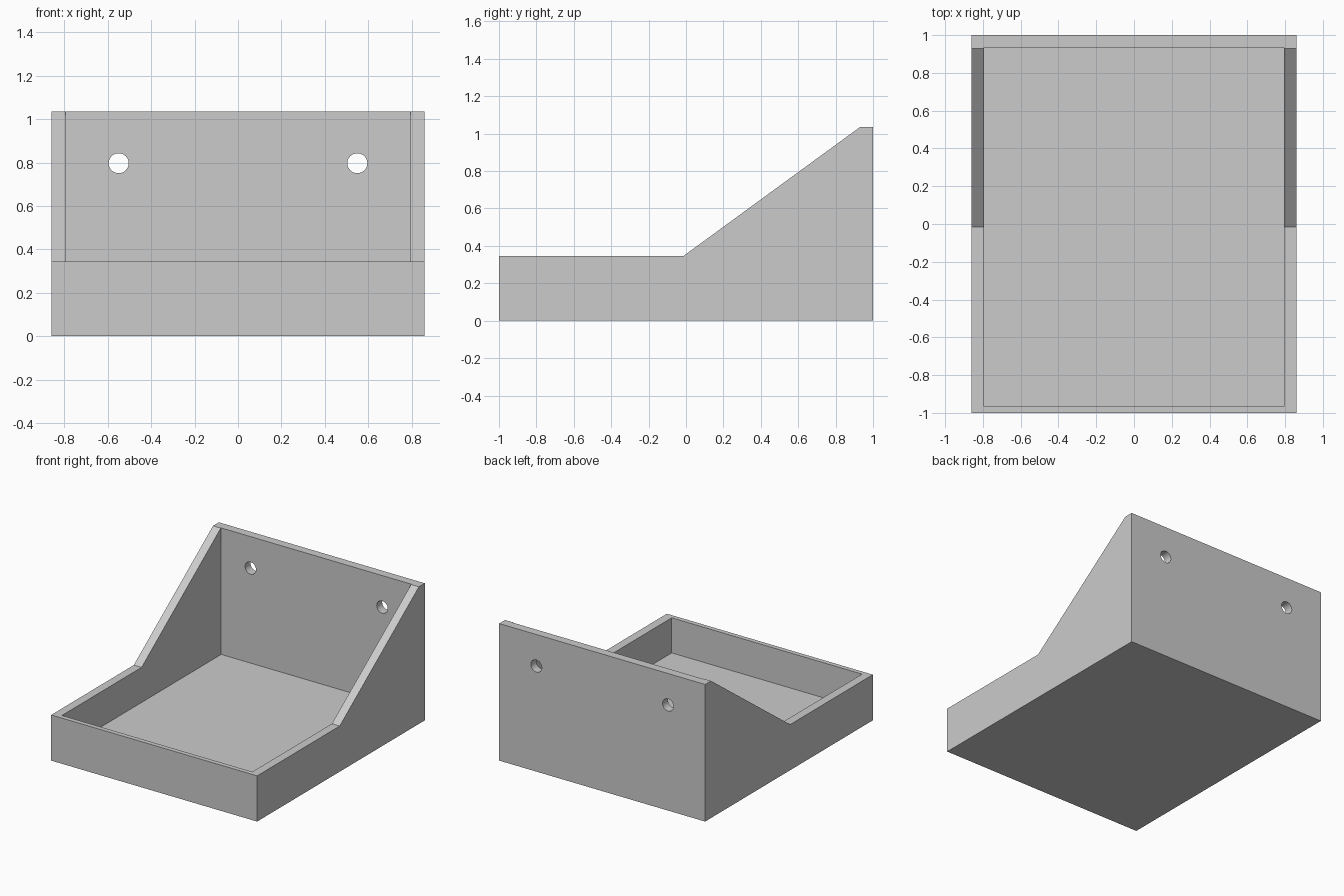
import bpy
import bmesh
import math

cube = bpy.data.objects.get("Cube")
if cube:
    bpy.data.objects.remove(cube, do_unlink=True)

WIDTH, LENGTH = 1.72, 2.0
RIM, HEIGHT = 0.345, 1.035
SIDE_WALL, FRONT_WALL, BACK_WALL, FLOOR = 0.065, 0.035, 0.065, 0.08
FRONT, BACK = -LENGTH / 2, LENGTH / 2

grey = bpy.data.materials.new("plain grey")
grey.use_nodes = True
colour = (0.6, 0.6, 0.6, 1)
grey.diffuse_color = colour
grey.node_tree.nodes["Principled BSDF"].inputs["Base Color"].default_value = colour


def prism(name, profile, width):
    """Extrude a (y, z) side profile across x, centred."""
    bm = bmesh.new()
    face = bm.faces.new([bm.verts.new((-width / 2, y, z)) for y, z in profile])
    extruded = bmesh.ops.extrude_face_region(bm, geom=[face])["geom"]
    verts = [g for g in extruded if isinstance(g, bmesh.types.BMVert)]
    bmesh.ops.translate(bm, verts=verts, vec=(width, 0, 0))
    bmesh.ops.recalc_face_normals(bm, faces=bm.faces)
    mesh = bpy.data.meshes.new(name)
    bm.to_mesh(mesh)
    bm.free()
    mesh.materials.append(grey)
    obj = bpy.data.objects.new(name, mesh)
    bpy.context.collection.objects.link(obj)
    return obj


def cut(target, cutter):
    """Subtract the cutter, then discard it."""
    cutter.hide_render = True
    mod = target.modifiers.new("cut", "BOOLEAN")
    mod.operation = "DIFFERENCE"
    mod.solver = "EXACT"
    mod.object = cutter
    bpy.context.view_layer.objects.active = target
    bpy.ops.object.modifier_apply(modifier=mod.name)
    bpy.data.objects.remove(cutter, do_unlink=True)


# Outer body: low front tray rising along a slope to the back plate
tray = prism("wall_mounted_tray", [
    (FRONT, 0), (BACK, 0), (BACK, HEIGHT),
    (0.93, HEIGHT), (-0.015, RIM), (FRONT, RIM)], WIDTH)

# Hollow inside, open at the top
inner_front, inner_back = FRONT + FRONT_WALL, BACK - BACK_WALL
top = HEIGHT + 0.2
cut(tray, prism("cavity_cutter", [
    (inner_front, FLOOR), (inner_back, FLOOR),
    (inner_back, top), (inner_front, top)], WIDTH - 2 * SIDE_WALL))

# Two screw holes through the back plate
for side in (-1, 1):
    bpy.ops.mesh.primitive_cylinder_add(
        vertices=32, radius=0.046, depth=0.3,
        location=(side * 0.55, BACK - BACK_WALL / 2, 0.797),
        rotation=(math.pi / 2, 0, 0))
    hole = bpy.context.object
    hole.name = "screw_hole_cutter"
    hole.data.materials.append(grey)
    cut(tray, hole)

# Smooth hole walls, crisp edges elsewhere
bpy.ops.object.select_all(action="DESELECT")
tray.select_set(True)
bpy.context.view_layer.objects.active = tray
bpy.ops.object.shade_smooth_by_angle(angle=math.radians(30))
